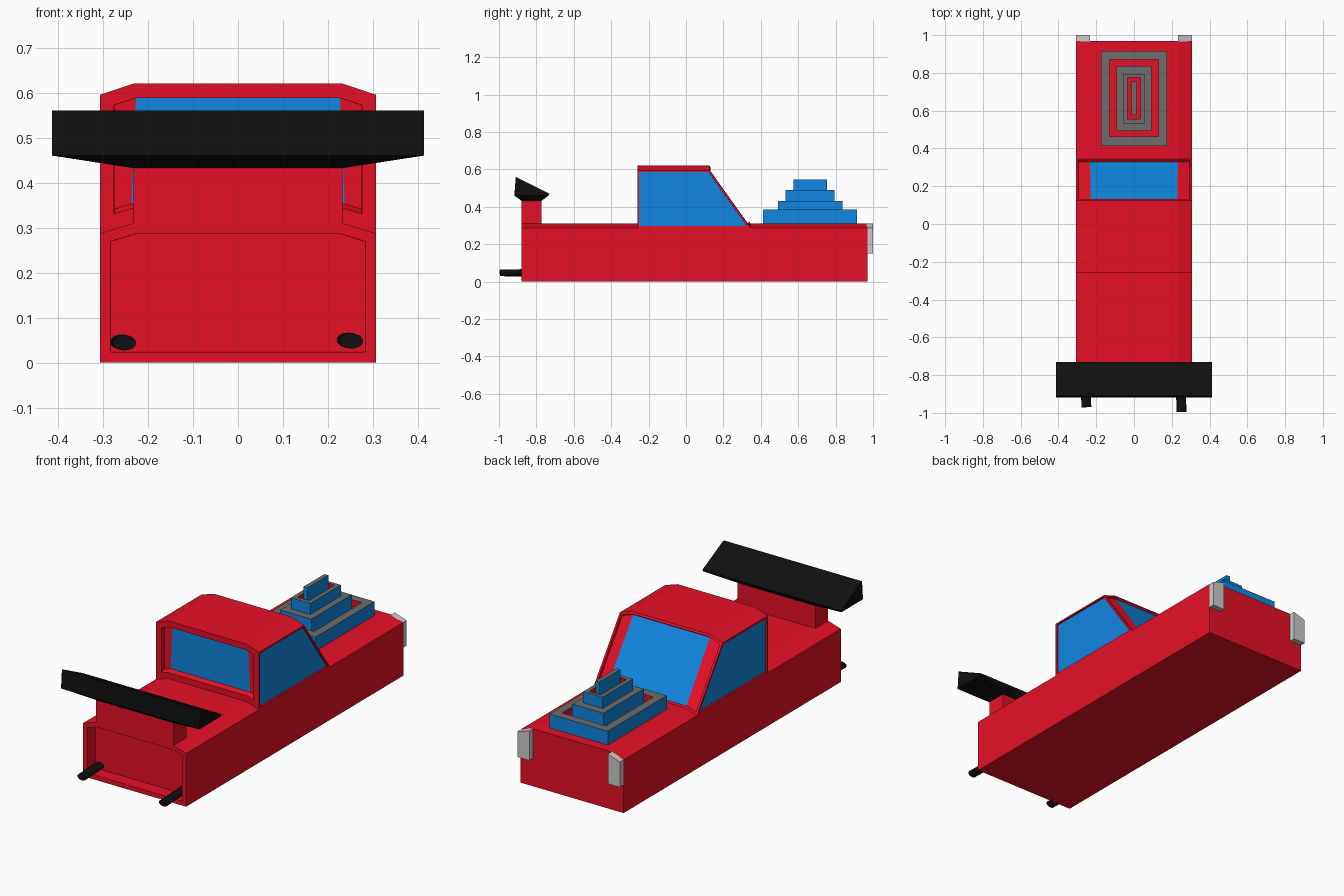
import bpy, bmesh
from mathutils import Matrix, Vector

if "Cube" in bpy.data.objects:
    bpy.data.objects.remove(bpy.data.objects["Cube"])


def mat(name, r, g, b):
    m = bpy.data.materials.new(name)
    m.diffuse_color = (r, g, b, 1)
    m.use_nodes = True
    m.node_tree.nodes["Principled BSDF"].inputs["Base Color"].default_value = m.diffuse_color
    return m


RED = mat("red_paint", 0.8, 0.005, 0.02)
BLUE = mat("blue_glass", 0.005, 0.24, 0.75)
GREY = mat("grey_metal", 0.15, 0.15, 0.15)
BLACK = mat("black_trim", 0.005, 0.005, 0.005)


def finish(name, bm, *mats):
    bmesh.ops.recalc_face_normals(bm, faces=bm.faces[:])
    me = bpy.data.meshes.new(name)
    bm.to_mesh(me)
    bm.free()
    for m in mats:
        me.materials.append(m)
    ob = bpy.data.objects.new(name, me)
    bpy.context.collection.objects.link(ob)
    return ob


XS = (-0.307, -0.232, 0.232, 0.307)      # shared cross-section with sloped shoulders


def shell(low, high, back, front_low, front_high):
    """Closed shell between a lower and an upper cross-section line."""
    bm = bmesh.new()
    rows = [[bm.verts.new((x, y, z)) for x, z in zip(XS, zs)]
            for y, zs in ((back, low), (back, high), (front_high, high), (front_low, low))]
    groups = []
    for i in range(4):
        a, b = rows[i], rows[(i + 1) % 4]
        groups.append([bm.faces.new((a[k], a[k + 1], b[k + 1], b[k])) for k in range(3)])
    sides = [bm.faces.new([r[k] for r in rows]) for k in (0, 3)]
    bmesh.ops.recalc_face_normals(bm, faces=bm.faces[:])
    return bm, groups, sides


def recess(bm, faces, thickness, depth):
    bmesh.ops.inset_region(bm, faces=faces, thickness=thickness, depth=0,
                           use_even_offset=True, use_boundary=True)
    bmesh.ops.inset_region(bm, faces=faces, thickness=0.0005, depth=-depth,
                           use_even_offset=True, use_boundary=True)


# Body with recessed tail panel
EDGE, MID = 0.287, 0.31
deck = (EDGE, MID, MID, EDGE)
bm, groups, sides = shell((0, 0, 0, 0), deck, -0.88, 0.97, 0.97)
recess(bm, groups[0], 0.024, 0.07)
finish("body", bm, RED)

# Cabin with recessed windows
bm, groups, sides = shell(deck, (0.595, 0.62, 0.62, 0.595), -0.26, 0.345, 0.125)
recess(bm, groups[0], 0.032, 0.025)
for v in {v for f in groups[0] for v in f.verts if v.co.z < 0.45}:
    v.co.z += 0.01
recess(bm, groups[2], 0.012, 0.012)
for s in sides:
    recess(bm, [s], 0.009, 0.008)
for f in sides + [groups[0][1], groups[2][1]]:
    f.material_index = 1
finish("cabin", bm, RED, BLUE)

# Stepped hood intake: half width, y range, height, material of the band reaching it
steps = [(0.174, 0.412, 0.915, 0.29, 1), (0.174, 0.412, 0.915, 0.385, 1),
         (0.130, 0.463, 0.870, 0.385, 2), (0.130, 0.463, 0.870, 0.35, 0),
         (0.093, 0.492, 0.837, 0.35, 0), (0.093, 0.492, 0.837, 0.43, 1),
         (0.058, 0.533, 0.793, 0.43, 2), (0.058, 0.533, 0.793, 0.49, 1),
         (0.035, 0.556, 0.775, 0.49, 2), (0.035, 0.556, 0.775, 0.46, 0),
         (0.012, 0.576, 0.754, 0.46, 0), (0.012, 0.576, 0.754, 0.545, 1)]
bm = bmesh.new()
prev = None
for hx, y0, y1, z, m in steps:
    ring = [bm.verts.new((x, y, z)) for x, y in ((-hx, y0), (hx, y0), (hx, y1), (-hx, y1))]
    if prev:
        for k in range(4):
            j = (k + 1) % 4
            bm.faces.new((prev[k], prev[j], ring[j], ring[k])).material_index = m
    else:
        bm.faces.new(ring[::-1])
    prev = ring
bm.faces.new(prev).material_index = 2
finish("hood_intake", bm, RED, BLUE, GREY)


def hull(name, pts, *mats):
    bm = bmesh.new()
    for p in pts:
        bm.verts.new(p)
    bmesh.ops.convex_hull(bm, input=bm.verts[:])
    bmesh.ops.dissolve_limit(bm, angle_limit=0.01, verts=bm.verts[:], edges=bm.edges[:])
    return finish(name, bm, *mats)


# Spoiler stand and wing
hull("spoiler_stand", [(x, y, z) for x in (-0.232, 0.232) for y in (-0.88, -0.772)
                       for z in (0.30, 0.434)], RED)
hull("spoiler_wing",
     [(s * 0.232, y, 0.432) for s in (-1, 1) for y in (-0.88, -0.772)] +
     [(s * 0.413, y, z) for s in (-1, 1)
      for y, z in ((-0.918, 0.46), (-0.91, 0.56), (-0.73, 0.47), (-0.735, 0.46))], BLACK)

# Headlights at the nose corners
for side, s in (("left", -1), ("right", 1)):
    hull(side + "_headlight", [(s * x, y, z) for y in (0.965, 1.0)
                               for x, z in ((0.234, 0.15), (0.234, 0.31),
                                            (0.306, 0.15), (0.306, 0.287))])

# Exhaust pipes, flattened and slightly skewed
for side, a, b in (("left", (-0.258, -0.80, 0.046), (-0.252, -0.97, 0.044)),
                   ("right", (0.245, -0.80, 0.05), (0.252, -0.995, 0.048))):
    a, b = Vector(a), Vector(b)
    bm = bmesh.new()
    bmesh.ops.create_cone(bm, cap_ends=True, segments=16, radius1=1, radius2=1,
                          depth=(b - a).length)
    turn = (b - a).to_track_quat('Z', 'X').to_matrix().to_4x4()
    squash = Matrix.Diagonal((0.017, 0.026, 1, 1))
    if abs((turn @ Vector((1, 0, 0))).x) > 0.5:
        squash = Matrix.Diagonal((0.026, 0.017, 1, 1))
    bm.transform(Matrix.Translation((a + b) / 2) @ turn @ squash)
    finish(side + "_exhaust", bm, BLACK)
